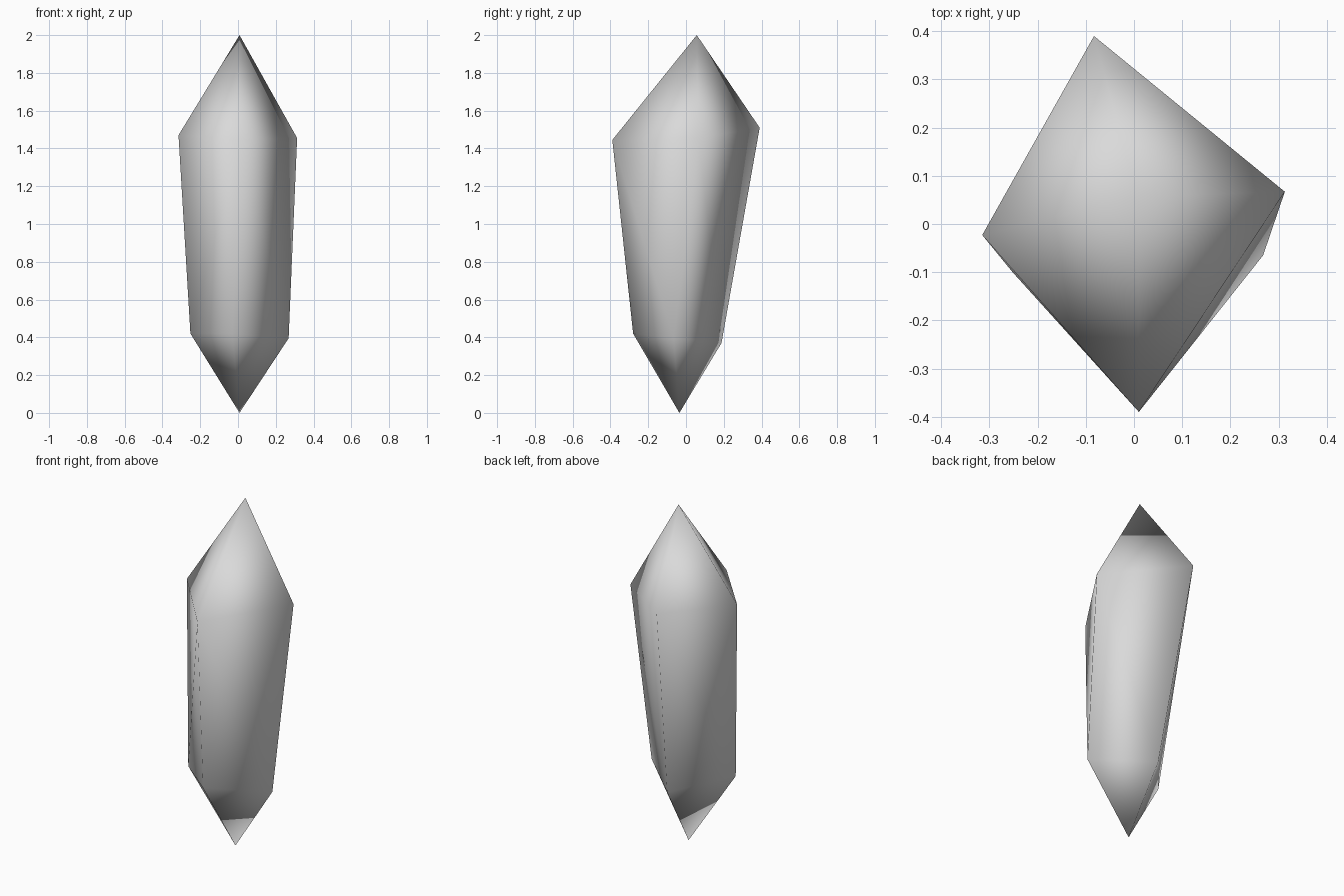
import bpy
import bmesh

# Remove the default cube
cube = bpy.data.objects.get("Cube")
if cube:
    bpy.data.objects.remove(cube, do_unlink=True)

# Stone material
stone = bpy.data.materials.new("pale_grey_stone")
stone.use_nodes = True
grey = (0.7, 0.7, 0.7, 1.0)
stone.diffuse_color = grey
stone.node_tree.nodes["Principled BSDF"].inputs["Base Color"].default_value = grey

# Profile points: two twisted four-cornered rings between two tips
tips = [(0.008, -0.035, 0.0), (0.008, 0.057, 2.0)]
lower_ring = [(-0.03, -0.28, 0.42), (0.268, -0.065, 0.395),
              (-0.01, 0.188, 0.37), (-0.252, -0.1, 0.42)]
upper_ring = [(0.01, -0.39, 1.445), (0.313, 0.067, 1.455),
              (-0.083, 0.39, 1.51), (-0.315, -0.023, 1.47)]

# Crystal shard: the convex skin around all the points, smooth shaded
bm = bmesh.new()
points = [bm.verts.new(p) for p in tips + lower_ring + upper_ring]
bmesh.ops.convex_hull(bm, input=points)
bmesh.ops.recalc_face_normals(bm, faces=bm.faces)
for face in bm.faces:
    face.smooth = True

mesh = bpy.data.meshes.new("crystal_shard")
bm.to_mesh(mesh)
bm.free()
mesh.materials.append(stone)
shard = bpy.data.objects.new("crystal_shard", mesh)
bpy.context.collection.objects.link(shard)
